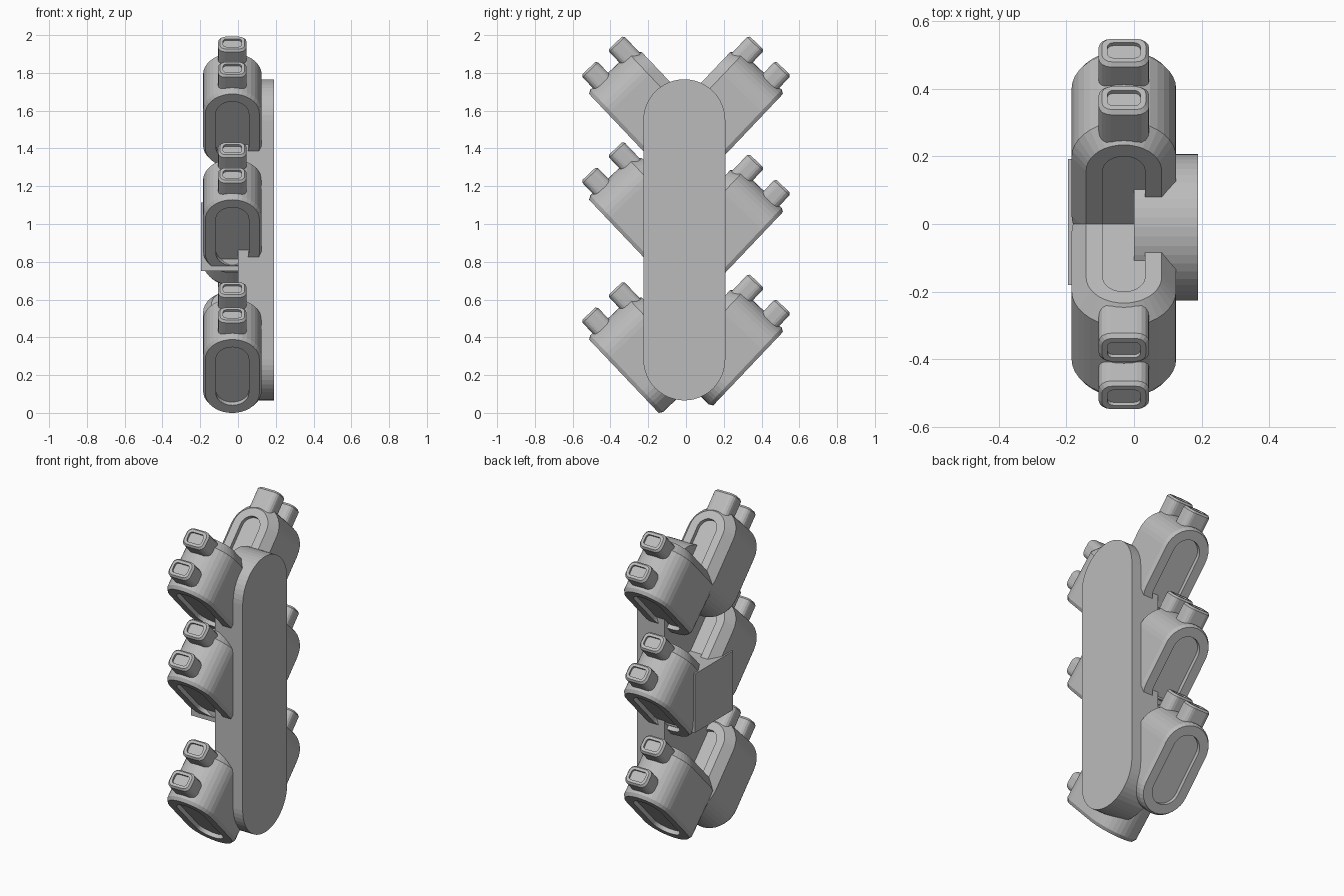
import bpy, bmesh, math
from mathutils import Vector

if "Cube" in bpy.data.objects:
    bpy.data.objects.remove(bpy.data.objects["Cube"])

grey = bpy.data.materials.new("grey_plastic")
grey.diffuse_color = (0.5, 0.5, 0.5, 1)
grey.use_nodes = True
grey.node_tree.nodes["Principled BSDF"].inputs["Base Color"].default_value = grey.diffuse_color

ANGLE = math.radians(46.5)      # tilt of every pod
POD_X = -0.03


def rounded(hx, hy, r, n=9):
    """Rounded rectangle outline with half sizes hx, hy and corner radius r."""
    pts = []
    for k, (sx, sy) in enumerate([(1, 1), (-1, 1), (-1, -1), (1, -1)]):
        for i in range(n + 1):
            a = (k + i / n) * math.pi / 2
            pts.append((sx * (hx - r) + r * math.cos(a),
                        sy * (hy - r) + r * math.sin(a)))
    return pts


def loft(name, rings):
    """Skin a list of equal-length 3D rings and cap both ends."""
    bm = bmesh.new()
    loops = [[bm.verts.new(p) for p in ring] for ring in rings]
    for a, b in zip(loops, loops[1:]):
        for i in range(len(a)):
            j = (i + 1) % len(a)
            bm.faces.new((a[i], a[j], b[j], b[i]))
    bm.faces.new(loops[0])
    bm.faces.new(loops[-1])
    bmesh.ops.remove_doubles(bm, verts=bm.verts, dist=1e-5)
    bmesh.ops.recalc_face_normals(bm, faces=bm.faces)
    me = bpy.data.meshes.new(name)
    bm.to_mesh(me)
    bm.free()
    me.materials.append(grey)
    ob = bpy.data.objects.new(name, me)
    bpy.context.collection.objects.link(ob)
    return ob


def place(x, s, t, side, dz):
    """Pod space (s along the tilt, t across it) to world."""
    c, n = math.cos(ANGLE), math.sin(ANGLE)
    return Vector((POD_X + x, side * (c * s + n * t), n * s - c * t + dz))


def pod(name, side, dz):
    # capsule body with chamfered rims and a shallow recess on both faces
    profile = [(-0.815, 0.087), (-0.79, 0.087), (-0.79, 0.143), (-0.81, 0.155),
               (-1.09, 0.155), (-1.145, 0.112), (-1.145, 0.0625), (-1.12, 0.0625)]
    loft(name + "_body", [[place(x, 1.31 + s, t, side, dz)
                           for x, s in rounded(r, r + 0.125, r)]
                          for t, r in profile])
    # two stubs on the outer end, each with a recessed tip
    for label, tc in (("upper", -1.078), ("lower", -0.883)):
        steps = [(1.53, 0), (1.666, 0), (1.678, 0.01), (1.678, 0.026), (1.665, 0.026)]
        loft(f"{name}_{label}_stub",
             [[place(x, s, tc + t, side, dz)
               for x, t in rounded(0.075 - d, 0.057 - d, 0.036 - d * 0.7, 4)]
              for s, d in steps])


# pods in three tiers on each side
for tier, front_z, back_z in (("top", 0, 0), ("middle", -0.56, -0.625),
                              ("bottom", -1.30, -1.26)):
    pod(tier + "_front_pod", -1, front_z)
    pod(tier + "_back_pod", 1, back_z)

# long capsule backing plate
loft("backing_plate", [[(x, -0.009 + y, 0.916 + z)
                        for y, z in rounded(0.217, 0.85, 0.217, 12)]
                       for x in (0.0, 0.19)])

# rectangular block on the opposite side
corners = [(-0.18, 0.75), (0.193, 0.75), (0.193, 1.113), (-0.18, 1.113)]
loft("side_block", [[(x, y, z) for y, z in corners] for x in (-0.195, 0.01)])
